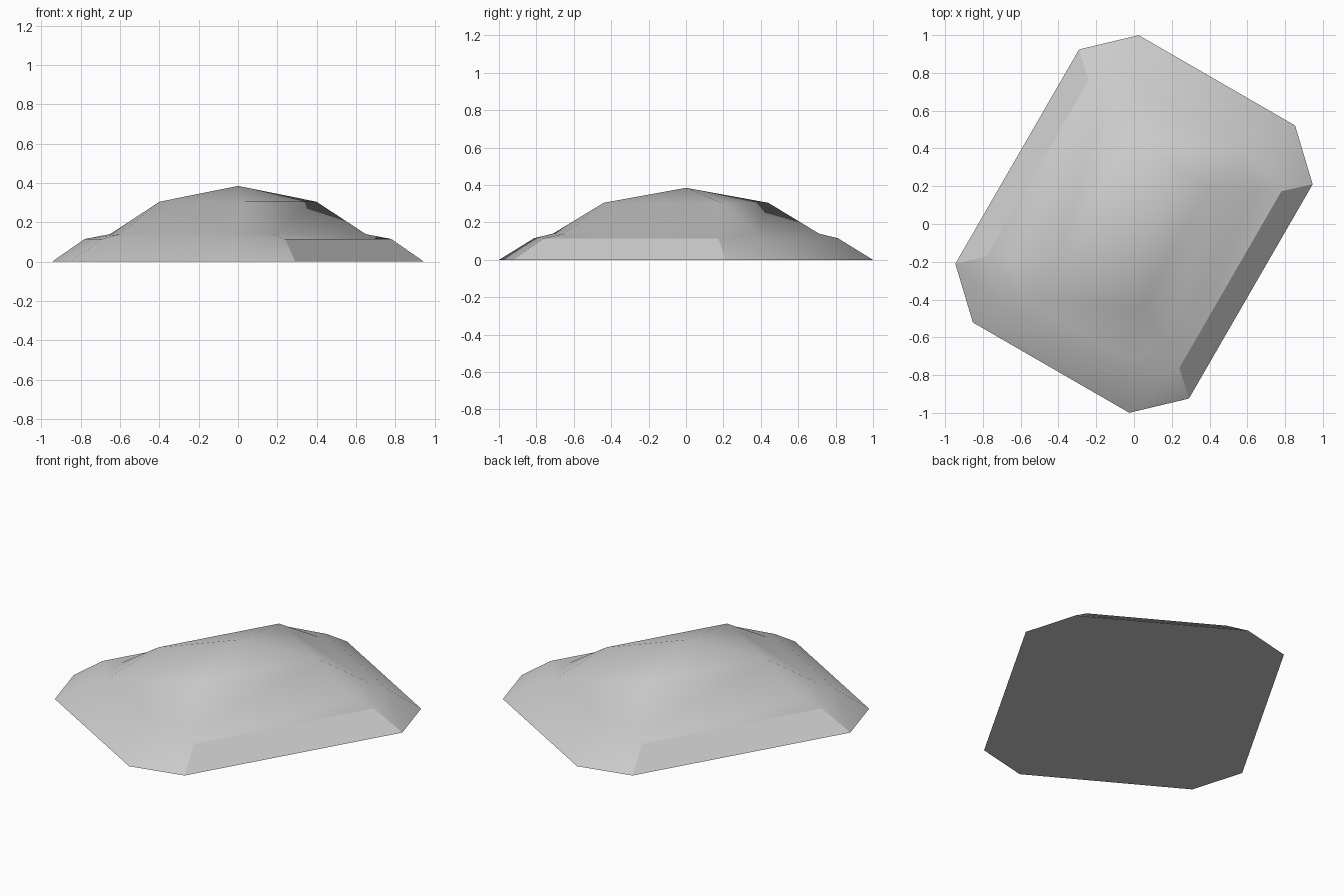
import bpy, bmesh, math

if "Cube" in bpy.data.objects:
    bpy.data.objects.remove(bpy.data.objects["Cube"])

grey = bpy.data.materials.new("stone_grey")
grey.diffuse_color = (0.6, 0.6, 0.6, 1)
grey.use_nodes = True
grey.node_tree.nodes["Principled BSDF"].inputs["Base Color"].default_value = grey.diffuse_color


def ring(bm, a, a_cut, b, b_cut, z):
    """Rectangle of half sizes a, b with cut corners, counter-clockwise."""
    pts = []
    for sx, sy in ((1, 1), (-1, 1), (-1, -1), (1, -1)):
        pair = [(sx * a, sy * b_cut), (sx * a_cut, sy * b)]
        pts += pair if sx * sy > 0 else pair[::-1]
    return [bm.verts.new((x, y, z)) for x, y in pts]


bm = bmesh.new()
# Stacked outlines: skirt foot, skirt top, ledge, shoulder
rings = [
    ring(bm, 0.714, 0.478, 0.878, 0.655, 0.0),
    ring(bm, 0.589, 0.388, 0.715, 0.540, 0.115),
    ring(bm, 0.475, 0.325, 0.634, 0.478, 0.14),
    ring(bm, 0.251, 0.251, 0.363, 0.363, 0.305),
]
bm.faces.new(rings[0][::-1])  # flat underside
for low, high in zip(rings, rings[1:]):
    for i in range(8):
        j = (i + 1) % 8
        bm.faces.new((low[i], low[j], high[j], high[i]))
# Shallow peak
peak = bm.verts.new((0, 0, 0.385))
for i in range(8):
    bm.faces.new((rings[3][i], rings[3][(i + 1) % 8], peak))
# Shoulder corners are uncut, so merge their doubled points
bmesh.ops.remove_doubles(bm, verts=bm.verts[:], dist=0.0005)
bmesh.ops.recalc_face_normals(bm, faces=bm.faces[:])

mesh = bpy.data.meshes.new("stone_mound")
bm.to_mesh(mesh)
bm.free()
mesh.materials.append(grey)
mound = bpy.data.objects.new("stone_mound", mesh)
bpy.context.collection.objects.link(mound)
mound.rotation_euler.z = math.radians(-30)
bpy.context.view_layer.objects.active = mound
mound.select_set(True)
bpy.ops.object.shade_smooth_by_angle(angle=math.radians(30))
